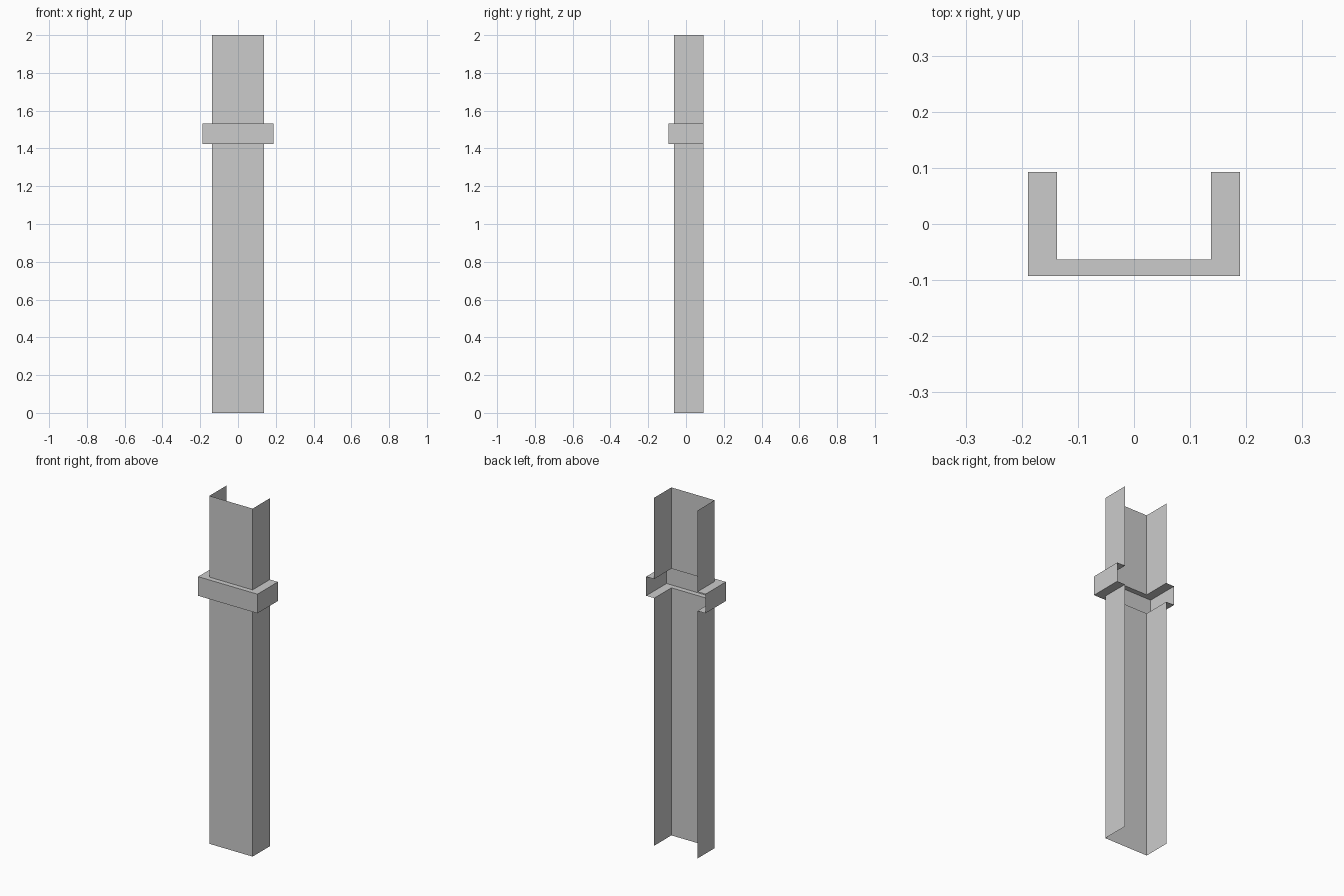
import bpy, bmesh

if "Cube" in bpy.data.objects:
    bpy.data.objects.remove(bpy.data.objects["Cube"])

BACK = 0.0925                      # open rear edge of the channel
SHAFT = (0.1375, -0.0635)          # half width, front y
BAND = (0.1885, -0.0925)
Z_LOW, Z_HIGH, HEIGHT = 1.423, 1.533, 2.0

# Vertical profile: shaft, step out to the band, step back, shaft
profile = [(SHAFT, 0.0), (SHAFT, Z_LOW), (BAND, Z_LOW),
           (BAND, Z_HIGH), (SHAFT, Z_HIGH), (SHAFT, HEIGHT)]


def u_section(bm, size, z):
    """Three-sided open section, back left round the front to back right."""
    w, front = size
    points = [(-w, BACK), (-w, front), (w, front), (w, BACK)]
    return [bm.verts.new((x, y, z)) for x, y in points]


# Thin open channel made by bridging the sections
bm = bmesh.new()
rows = [u_section(bm, size, z) for size, z in profile]
for low, high in zip(rows, rows[1:]):
    for i in range(3):
        bm.faces.new((low[i], low[i + 1], high[i + 1], high[i]))

mesh = bpy.data.meshes.new("banded_channel_post")
bm.to_mesh(mesh)
bm.free()
post = bpy.data.objects.new("banded_channel_post", mesh)
bpy.context.collection.objects.link(post)
